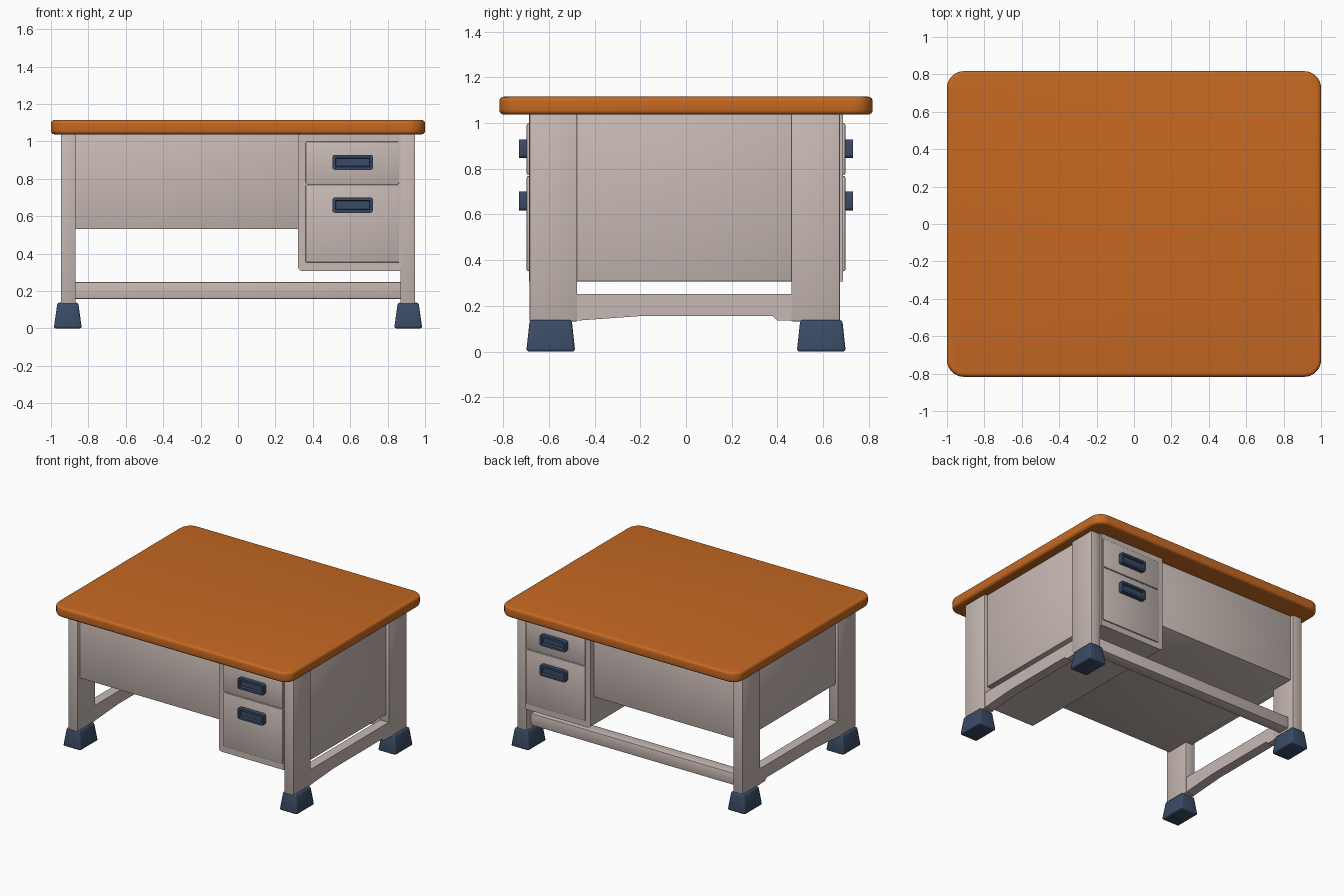
import bpy, bmesh, math

if "Cube" in bpy.data.objects:
    bpy.data.objects.remove(bpy.data.objects["Cube"])


def material(name, rgb):
    m = bpy.data.materials.new(name)
    m.diffuse_color = (*rgb, 1)
    m.use_nodes = True
    m.node_tree.nodes["Principled BSDF"].inputs["Base Color"].default_value = m.diffuse_color
    return m


ORANGE = material("orange_wood", (0.56, 0.14, 0.016))
GREY = material("warm_grey", (0.57, 0.485, 0.455))
NAVY = material("dark_navy", (0.042, 0.07, 0.13))


def finish(bm, name, mat):
    bmesh.ops.recalc_face_normals(bm, faces=bm.faces[:])
    me = bpy.data.meshes.new(name)
    bm.to_mesh(me)
    bm.free()
    me.materials.append(mat)
    ob = bpy.data.objects.new(name, me)
    bpy.context.collection.objects.link(ob)
    bpy.ops.object.select_all(action='DESELECT')
    ob.select_set(True)
    bpy.context.view_layer.objects.active = ob
    bpy.ops.object.shade_smooth_by_angle(angle=math.radians(35))
    return ob


def bevel(bm, edges, width, segments):
    bmesh.ops.bevel(bm, geom=edges, offset=width, segments=segments,
                    profile=0.5, affect='EDGES', clamp_overlap=True)


def box_mesh(x, y, z):
    """Box between (min, max) pairs."""
    bm = bmesh.new()
    bmesh.ops.create_cube(bm, size=1)
    for v in bm.verts:
        v.co = [(a + b) / 2 + c * (b - a) for c, (a, b) in zip(v.co, (x, y, z))]
    return bm


def box(name, x, y, z, mat=GREY, width=0.005, segments=2):
    bm = box_mesh(x, y, z)
    if width:
        bevel(bm, bm.edges[:], width, segments)
    return finish(bm, name, mat)


def side_profile(name, points, x0, x1):
    """Extrude a (y, z) outline along x."""
    bm = bmesh.new()
    face = bm.faces.new([bm.verts.new((x0, y, z)) for y, z in points])
    new = bmesh.ops.extrude_face_region(bm, geom=[face])['geom']
    for v in new:
        if isinstance(v, bmesh.types.BMVert):
            v.co.x = x1
    return finish(bm, name, GREY)


def span(sign, a, b):
    return tuple(sorted((sign * a, sign * b)))


# Table top: rounded corners, softened rim
bm = box_mesh((-1, 1), (-0.817, 0.817), (1.037, 1.115))
bevel(bm, [e for e in bm.edges if abs(e.verts[0].co.z - e.verts[1].co.z) > 0.01], 0.09, 8)
bevel(bm, [e for e in bm.edges if abs(e.verts[0].co.z - e.verts[1].co.z) < 0.001], 0.02, 4)
finish(bm, "table_top", ORANGE)

# Legs and flared feet
for sx, xn in ((-1, "left"), (1, "right")):
    for sy, yn, leg_y in ((-1, "front", (-0.685, -0.476)), (1, "back", (0.461, 0.673))):
        box(f"{yn}_{xn}_leg", span(sx, 0.868, 0.947), leg_y, (0.132, 1.04))
        cx, cy = sx * 0.91, sy * 0.592
        bm = box_mesh((cx - 0.075, cx + 0.075), (cy - 0.107, cy + 0.107), (0, 0.138))
        for v in bm.verts:
            if v.co.z > 0.1:
                v.co.x = cx + (v.co.x - cx) * 0.74
                v.co.y = cy + (v.co.y - cy) * 0.86
        bevel(bm, bm.edges[:], 0.012, 3)
        finish(bm, f"{yn}_{xn}_foot", NAVY)

    # Side rail with shallow brackets under its ends
    side_profile(f"{xn}_side_rail",
                 [(-0.48, 0.135), (-0.2, 0.155), (0.38, 0.155), (0.4, 0.135),
                  (0.465, 0.135), (0.465, 0.252), (-0.48, 0.252)],
                 sx * 0.872, sx * 0.945)

# Back rail between the rear legs
box("back_rail", (-0.875, 0.875), (0.53, 0.62), (0.158, 0.248))

# Body over the knee space
box("knee_space_body", (-0.872, 0.325), (-0.66, 0.65), (0.53, 1.04))
box("left_side_panel", (-0.925, -0.868), (-0.478, 0.463), (0.53, 1.04))

# Drawer pedestal, running through from front to back
bm = box_mesh((0.32, 0.87), (-0.688, 0.688), (0.307, 1.04))
bevel(bm, [e for e in bm.edges
           if all(v.co.z < 0.4 and v.co.x < 0.5 for v in e.verts)], 0.025, 4)
finish(bm, "drawer_pedestal", GREY)
box("right_side_panel", (0.866, 0.925), (-0.478, 0.463), (0.307, 1.04))

# Drawers and recessed handles on both ends
for sy, yn in ((-1, "front"), (1, "back")):
    for level, z, hz in (("lower", (0.352, 0.768), (0.618, 0.7)),
                         ("upper", (0.774, 0.998), (0.847, 0.928))):
        box(f"{yn}_{level}_drawer", (0.362, 0.862), span(sy, 0.68, 0.697), z, width=0.006)
        bm = box_mesh((0.505, 0.722), span(sy, 0.69, 0.73), hz)
        bevel(bm, [e for e in bm.edges
                   if abs(e.verts[0].co.y - e.verts[1].co.y) > 0.01], 0.014, 3)
        outer = max(bm.faces, key=lambda f: sy * f.calc_center_median().y)
        bmesh.ops.inset_region(bm, faces=[outer], thickness=0.016)
        bmesh.ops.inset_region(bm, faces=[outer], thickness=0.004, depth=-0.018)
        finish(bm, f"{yn}_{level}_handle", NAVY)
